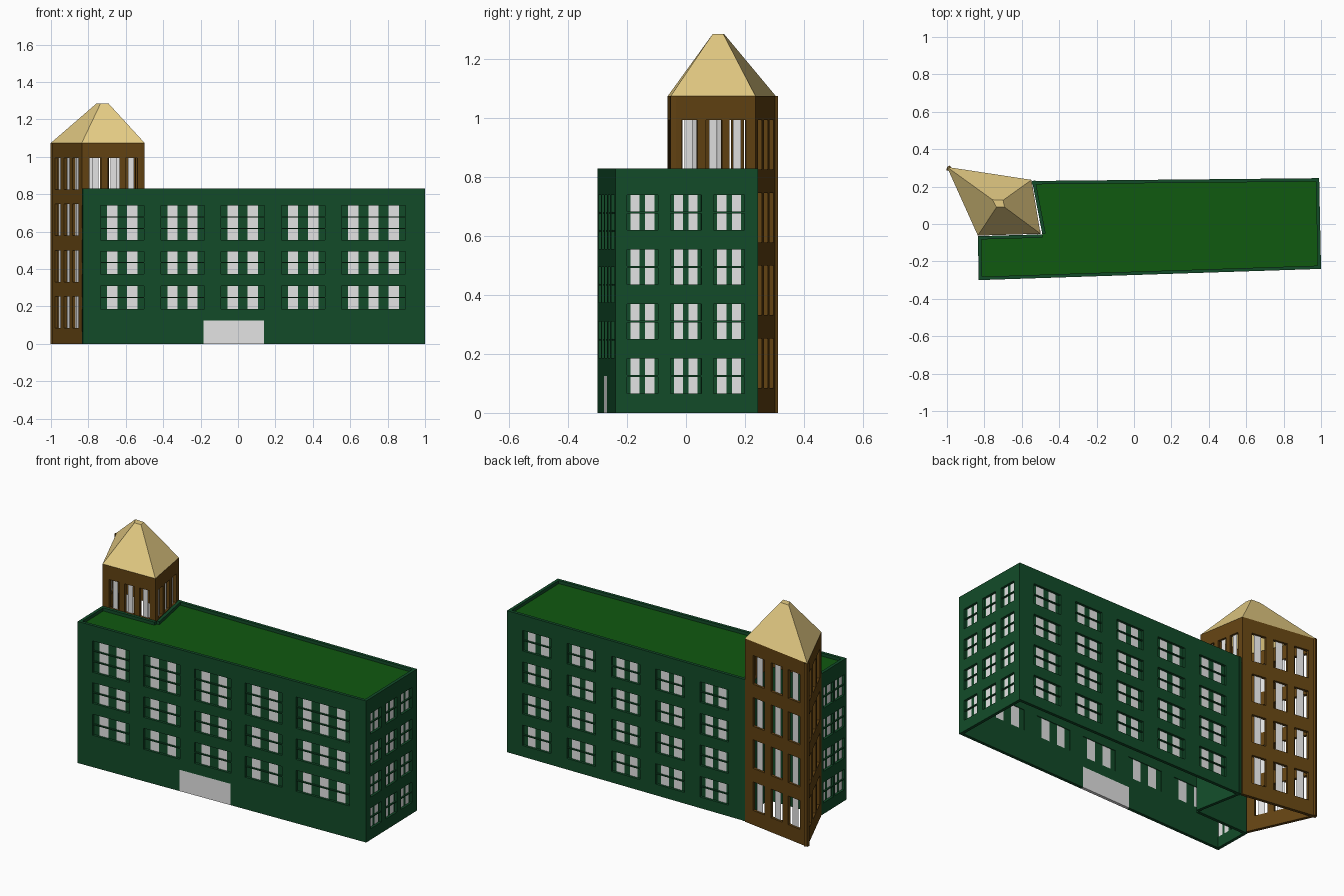
import bpy, bmesh
from mathutils import Vector

cube = bpy.data.objects.get("Cube")
if cube:
    bpy.data.objects.remove(cube)


def material(name, rgb):
    m = bpy.data.materials.new(name)
    m.use_nodes = True
    m.diffuse_color = (*rgb, 1)
    m.node_tree.nodes["Principled BSDF"].inputs["Base Color"].default_value = (*rgb, 1)
    return m


GREEN = material("dark_green_wall", (0.006, 0.071, 0.022))
ROOF = material("grass_green_roof", (0.005, 0.1, 0.005))
BROWN = material("brown_tower", (0.123, 0.055, 0.006))
SAND = material("sand_cap", (0.78, 0.6, 0.23))
GLASS = material("pale_grey_glass", (0.78, 0.78, 0.78))


def finish(name, bm, mats):
    mesh = bpy.data.meshes.new(name)
    bm.to_mesh(mesh)
    bm.free()
    for m in mats:
        mesh.materials.append(m)
    ob = bpy.data.objects.new(name, mesh)
    bpy.context.collection.objects.link(ob)
    return ob


def sheet(name, p, q, z0, z1, rects, wall, base=0, depth=0.0, thick=0.0):
    """Upright panel from p to q; each rect (u0, u1, z0, z1, slot) recolours it, or cuts it if slot is None."""
    p, q = Vector(p), Vector(q)
    length = (q - p).length
    along = (q - p) / length
    start = p + Vector((-along.y, along.x)) * depth
    us = sorted({0.0, length} | {u for r in rects for u in r[:2]})
    zs = sorted({z0, z1} | {z for r in rects for z in r[2:4]})
    bm = bmesh.new()
    verts = [[bm.verts.new((*(start + along * u), z)) for z in zs] for u in us]
    for i in range(len(us) - 1):
        for j in range(len(zs) - 1):
            u, z = (us[i] + us[i + 1]) / 2, (zs[j] + zs[j + 1]) / 2
            slot = base
            for r in rects:
                if r[0] < u < r[1] and r[2] < z < r[3]:
                    slot = r[4]
            if slot is not None:
                f = bm.faces.new((verts[i][j], verts[i + 1][j],
                                  verts[i + 1][j + 1], verts[i][j + 1]))
                f.material_index = slot
    bmesh.ops.delete(bm, geom=[v for v in bm.verts if not v.link_faces], context='VERTS')
    ob = finish(name, bm, [wall, GLASS])
    if thick:
        mod = ob.modifiers.new("thickness", 'SOLIDIFY')
        mod.thickness = thick
        mod.offset = -1


def main_wall(name, p, q, groups, floors, margin, pane, pitch, extra=()):
    """Wall with recessed window groups; groups are (start, number of panes)."""
    holes, frames, bars = list(extra), [], []
    for u, n in groups:
        end = u + 2 * margin + pane + pitch * (n - 1)
        for lo, hi in floors:
            holes.append((u, end, lo, hi, None))
            frames.append((u, end, lo, hi, 0))
            for k in range(n):
                a = u + margin + pitch * k
                frames.append((a, a + pane, lo, hi, 1))
            parts = 3 if hi - lo > 0.15 else 2
            for k in range(1, parts):
                mid = lo + (hi - lo) * k / parts
                bars.append((u, end, mid - 0.003, mid + 0.003, 0))
    sheet(name, p, q, 0, TOP, holes, GREEN, thick=0.018)
    if groups:
        sheet(name + "_windows", p, q, 0, TOP, frames, GREEN, base=None, depth=0.014)
        sheet(name + "_window_bars", p, q, 0, TOP, bars, GREEN, base=None,
              depth=0.004, thick=0.009)


# Main building footprint, anticlockwise, with a notch for the tower
TOP = 0.83
A, B, C = (-0.83, -0.30), (1.0, -0.24), (0.99, 0.245)
D, E, F = (-0.545, 0.23), (-0.49, -0.055), (-0.835, -0.065)
front_floors = [(0.187, 0.31), (0.374, 0.495), (0.556, 0.74)]
side_floors = [(0.065 + 0.185 * k, 0.185 + 0.185 * k) for k in range(4)]

front_groups = [(0.095 + 0.3225 * k, 3 if k == 4 else 2) for k in range(5)]
door = (0.645, 0.97, 0, 0.125, 1)
main_wall("front_wall", A, B, front_groups, front_floors, 0.035, 0.055, 0.108, [door])
main_wall("right_wall", B, C, [(0.04 + 0.147 * k, 2) for k in range(3)],
          side_floors, 0.012, 0.031, 0.05)
main_wall("back_wall", C, D, [(0.1 + 0.286 * k, 2) for k in range(5)],
          side_floors, 0.025, 0.05, 0.085)
main_wall("left_wall", F, A, [(0.01 + 0.115 * k, 2) for k in range(2)],
          side_floors, 0.012, 0.031, 0.05)
main_wall("notch_side_wall", D, E, [], [], 0, 0, 0)
main_wall("notch_front_wall", E, F, [], [], 0, 0, 0)

# Flat roof sunk behind the parapet
bm = bmesh.new()
bm.faces.new([bm.verts.new((x, y, 0.812)) for x, y in (A, B, C, D, E, F)])
finish("main_roof", bm, [ROOF])

# Tower with four irregular sides and open windows
TOWER_TOP = 1.075
tower = [(-1.0, 0.305), (-0.835, -0.062), (-0.5, -0.052), (-0.548, 0.236)]
names = ["left", "front", "right", "back"]
for i, side in enumerate(names):
    p, q = tower[i], tower[(i + 1) % 4]
    length = (Vector(q) - Vector(p)).length
    hidden = side in ("front", "right")
    holes, panes = [], []
    for floor in range(3 if hidden else 0, 4):
        lo = 0.085 + 0.247 * floor
        hi = lo + 0.168
        for c in (0.22, 0.51, 0.79):
            holes.append(((c - 0.095) * length, (c + 0.095) * length, lo, hi, None))
            panes.append(((c - 0.05) * length, (c + 0.045) * length, lo, hi, 1))
    bottom = 0.8 if hidden else 0
    sheet("tower_" + side + "_wall", p, q, bottom, TOWER_TOP, holes, BROWN, thick=0.018)
    sheet("tower_" + side + "_panes", p, q, bottom, TOWER_TOP, panes, BROWN,
          base=None, depth=0.012)

# Tower cap: tapered roof with a small flat top
tip = [(-0.757, 0.13), (-0.735, 0.09), (-0.692, 0.09), (-0.70, 0.127)]
bm = bmesh.new()
low = [bm.verts.new((x, y, TOWER_TOP)) for x, y in tower]
high = [bm.verts.new((x, y, 1.285)) for x, y in tip]
for i in range(4):
    j = (i + 1) % 4
    bm.faces.new((low[i], low[j], high[j], high[i]))
bm.faces.new(high)
finish("tower_cap", bm, [SAND])
